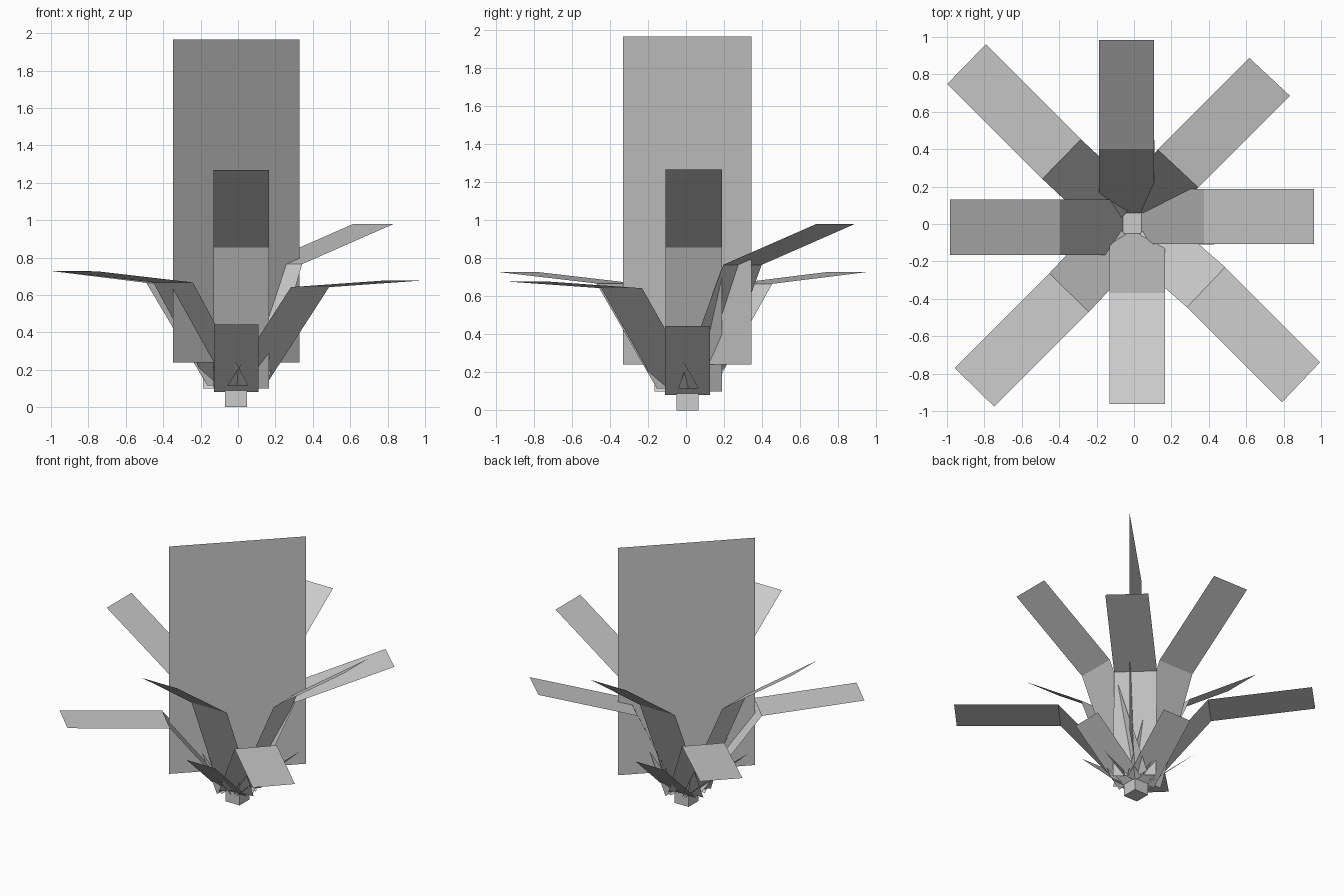
import bpy
from mathutils import Vector

if "Cube" in bpy.data.objects:
    bpy.data.objects.remove(bpy.data.objects["Cube"])


def sheet(name, rows):
    """Strip of quads through successive (left, right) point pairs."""
    verts = [p for row in rows for p in row]
    faces = [(2 * i, 2 * i + 1, 2 * i + 3, 2 * i + 2) for i in range(len(rows) - 1)]
    mesh = bpy.data.meshes.new(name)
    mesh.from_pydata(verts, [], faces)
    obj = bpy.data.objects.new(name, mesh)
    bpy.context.collection.objects.link(obj)
    return obj


def leaf(name, points, width):
    """Flat-edged folded leaf of constant width along a centre line."""
    pts = [Vector(p) for p in points]
    run = pts[-1] - pts[0]
    side = Vector((-run.y, run.x, 0)).normalized() * width / 2
    return sheet(name, [(p + side, p - side) for p in pts])


# stem block at the ground
bpy.ops.mesh.primitive_cube_add(size=1, location=(-0.01, 0.008, 0.05))
stem = bpy.context.object
stem.name = "stem"
stem.scale = (0.118, 0.118, 0.1)

# tall upright flower card, set diagonally
a, b = (-0.348, -0.332), (0.328, 0.344)
sheet("flower_card", [((*a, 0.24), (*b, 0.24)), ((*a, 1.965), (*b, 1.965))])

# tall leaves along the axes: base, fold, tip
tall = {
    "front": [(0.018, -0.05), (0.018, -0.37), (0.018, -0.963)],
    "back": [(-0.04, 0.06), (-0.04, 0.40), (-0.04, 0.985)],
    "left": [(-0.06, -0.018), (-0.395, -0.018), (-0.985, -0.018)],
    "right": [(0.04, 0.04), (0.375, 0.04), (0.963, 0.04)],
}
for side, path in tall.items():
    leaf("tall_leaf_" + side, [(*p, z) for p, z in zip(path, (0.1, 0.855, 1.267))], 0.296)

# spreading leaves along the diagonals
leaf("spread_leaf_back_right",
     [(0.045, 0.06, 0.115), (0.235, 0.297, 0.765), (0.725, 0.787, 0.98)], 0.296)
leaf("spread_leaf_back_left",
     [(-0.06, 0.04, 0.115), (-0.387, 0.347, 0.665), (-0.895, 0.855, 0.728)], 0.296)
leaf("spread_leaf_front_left",
     [(-0.05, -0.05, 0.115), (-0.347, -0.367, 0.667), (-0.853, -0.873, 0.726)], 0.296)
leaf("spread_leaf_front_right",
     [(0.045, -0.04, 0.115), (0.385, -0.338, 0.642), (0.893, -0.846, 0.678)], 0.296)

# short single-panel leaves at the base
for side, dx, dy in (("front", 0, -1), ("back", 0, 1), ("left", -1, 0), ("right", 1, 0)):
    leaf("short_leaf_" + side,
         [(-0.01 + r * dx, 0.008 + r * dy, z) for r, z in ((0.05, 0.08), (0.44, 0.443))], 0.237)
